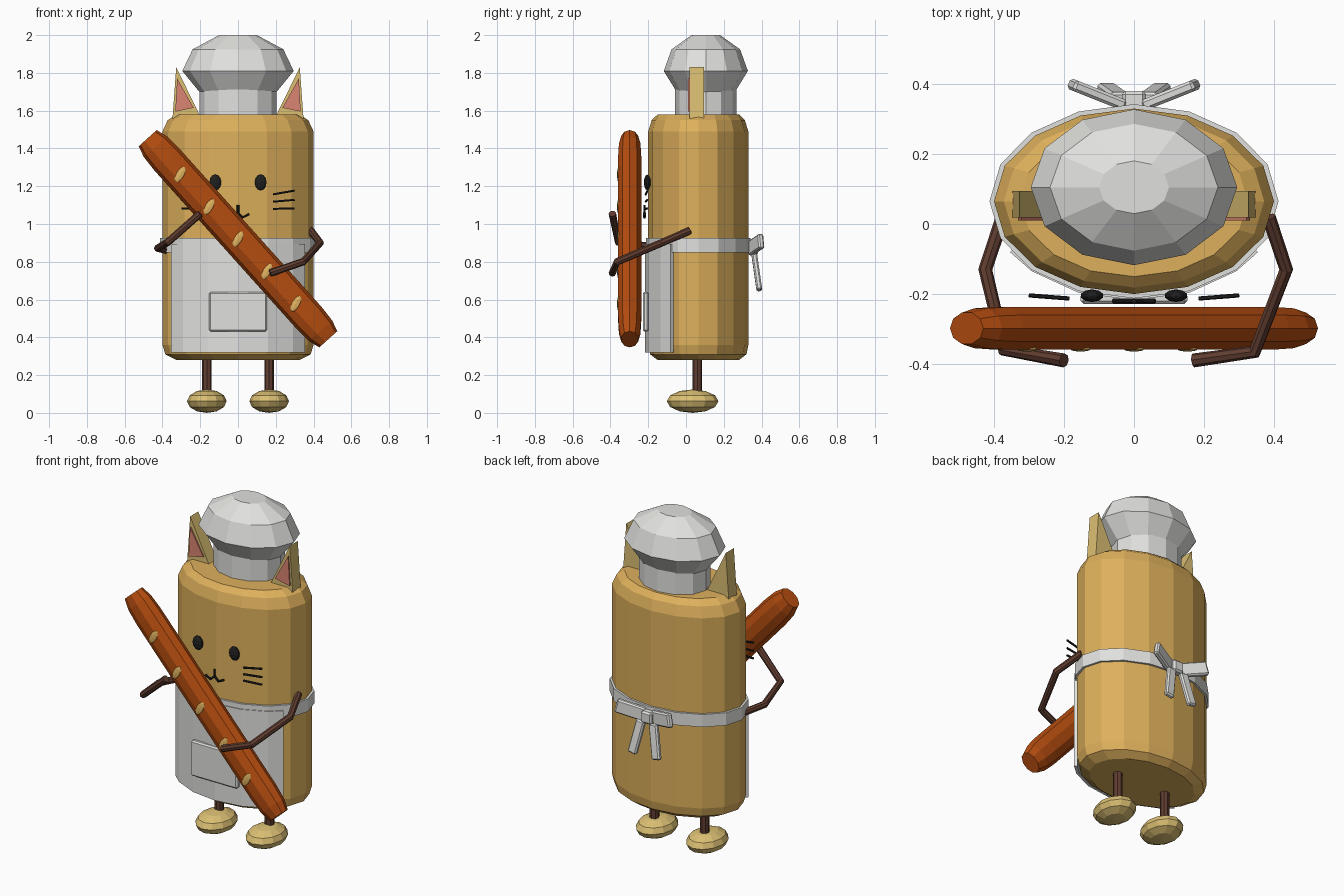
import bpy, bmesh, math
from mathutils import Matrix, Vector

if "Cube" in bpy.data.objects:
    bpy.data.objects.remove(bpy.data.objects["Cube"])


def material(name, rgb):
    m = bpy.data.materials.new(name)
    lin = [c / 12.92 if c < 0.04 else ((c + 0.055) / 1.055) ** 2.4 for c in rgb]
    m.diffuse_color = (*lin, 1)
    m.use_nodes = True
    m.node_tree.nodes["Principled BSDF"].inputs["Base Color"].default_value = m.diffuse_color
    return m


TAN = material("toasted tan", (0.87, 0.69, 0.36))
CREAM = material("pale crust", (0.86, 0.75, 0.45))
WHITE = material("cloth white", (0.88, 0.88, 0.87))
CRUST = material("baked orange", (0.71, 0.30, 0.06))
LIMB = material("dark brown", (0.38, 0.24, 0.19))
PINK = material("ear pink", (0.86, 0.52, 0.45))
BLACK = material("black", (0.12, 0.12, 0.12))
SCORE = material("score gold", (0.89, 0.71, 0.38))


def finish(name, bm, mat, loc=(0, 0, 0), rot=(0, 0, 0)):
    bmesh.ops.recalc_face_normals(bm, faces=bm.faces)
    me = bpy.data.meshes.new(name)
    bm.to_mesh(me)
    bm.free()
    me.materials.append(mat)
    ob = bpy.data.objects.new(name, me)
    ob.location, ob.rotation_euler = loc, rot
    bpy.context.collection.objects.link(ob)
    return ob


def lathe(name, profile, sides, mat, yscale=1, loc=(0, 0, 0), rot=(0, 0, 0), caps=True):
    """Elliptical stack of rings; profile holds (radius, z)."""
    bm = bmesh.new()
    rings = []
    for r, z in profile:
        rings.append([bm.verts.new((r * math.cos(2 * math.pi * i / sides),
                                    r * yscale * math.sin(2 * math.pi * i / sides), z))
                      for i in range(sides)])
    for a, b in zip(rings, rings[1:]):
        for i in range(sides):
            j = (i + 1) % sides
            bm.faces.new((a[i], a[j], b[j], b[i]))
    if caps:
        bm.faces.new(rings[0])
        bm.faces.new(rings[-1])
    return finish(name, bm, mat, loc, rot)


def ball(name, size, mat, loc, rot=(0, 0, 0), seg=10, rings=6):
    bm = bmesh.new()
    bmesh.ops.create_uvsphere(bm, u_segments=seg, v_segments=rings, radius=1,
                              matrix=Matrix.Diagonal((*size, 1)))
    return finish(name, bm, mat, loc, rot)


def box(name, size, mat, loc, rot=(0, 0, 0), bevel=0.0):
    bm = bmesh.new()
    bmesh.ops.create_cube(bm, size=1, matrix=Matrix.Diagonal((*size, 1)))
    if bevel:
        bmesh.ops.bevel(bm, geom=bm.edges[:], offset=bevel, segments=1, affect='EDGES')
    return finish(name, bm, mat, loc, rot)


def tube(name, pts, radius, mat, res=2):
    cu = bpy.data.curves.new(name, 'CURVE')
    cu.dimensions = '3D'
    cu.bevel_depth, cu.bevel_resolution, cu.use_fill_caps = radius, res, True
    sp = cu.splines.new('POLY')
    sp.points.add(len(pts) - 1)
    for p, co in zip(sp.points, pts):
        p.co = (*co, 1)
    sp.use_smooth = False
    cu.materials.append(mat)
    ob = bpy.data.objects.new(name, cu)
    bpy.context.collection.objects.link(ob)
    return ob


def prism(name, tri, y0, y1, mat):
    """Extrude an (x, z) outline from y0 to y1."""
    bm = bmesh.new()
    f = bm.faces.new([bm.verts.new((x, y0, z)) for x, z in tri])
    ext = bmesh.ops.extrude_face_region(bm, geom=[f])
    vs = [g for g in ext["geom"] if isinstance(g, bmesh.types.BMVert)]
    bmesh.ops.translate(bm, verts=vs, vec=(0, y1 - y0, 0))
    return finish(name, bm, mat)


CY = 0.065  # body centre in y

# Loaf-shaped body
lathe("body", [(0.325, 0.28), (0.385, 0.31), (0.40, 0.36), (0.40, 1.49), (0.372, 1.55),
               (0.325, 1.58)], 16, TAN, 0.6625, (0, CY, 0))

# Apron belt, hollow band round the body
belt = lathe("apron_belt", [(0.413, 0.85), (0.413, 0.925)], 16, WHITE, 0.672,
             (0, CY, 0), caps=False)
belt.modifiers.new("thick", 'SOLIDIFY').thickness = 0.018

# Apron skirt wrapped over the front
bm = bmesh.new()
cols = []
for a in (211, 225, 247.5, 270, 292.5, 315, 329):
    t = math.radians(a)
    cols.append([bm.verts.new((0.413 * math.cos(t), 0.283 * math.sin(t), z)) for z in (0.32, 0.895)])
for a, b in zip(cols, cols[1:]):
    bm.faces.new((a[0], b[0], b[1], a[1]))
apron = finish("apron", bm, WHITE, (0, CY, 0))
apron.modifiers.new("thick", 'SOLIDIFY').thickness = 0.018
box("apron_pocket", (0.305, 0.03, 0.21), WHITE, (0, -0.213, 0.535), bevel=0.008)

# Bow at the back
box("bow_knot", (0.07, 0.05, 0.07), WHITE, (0, 0.355, 0.87), bevel=0.01)
for s, side in ((-1, "left"), (1, "right")):
    box("bow_loop_" + side, (0.165, 0.032, 0.08), WHITE, (s * 0.105, 0.37, 0.89),
        (0, -s * 0.25, s * 0.38), bevel=0.008)
    box("bow_tail_" + side, (0.055, 0.03, 0.2), WHITE, (s * 0.06, 0.375, 0.745),
        (0.14, -s * 0.2, 0), bevel=0.008)

# Chef hat
lathe("hat_band", [(0.205, 1.55), (0.205, 1.72)], 12, WHITE, 0.79, (0, 0.105, 0))
lathe("hat_puff", [(0.205, 1.70), (0.295, 1.81), (0.24, 1.925), (0.10, 2.0)], 12, WHITE,
      0.755, (0, 0.105, 0))

for s, side in ((-1, "left"), (1, "right")):
    # Ears with pink inner plates
    prism("ear_" + side, [(s * 0.347, 1.555), (s * 0.327, 1.83), (s * 0.2, 1.57)],
          0.018, 0.094, CREAM)
    prism("inner_ear_" + side, [(s * 0.332, 1.595), (s * 0.322, 1.77), (s * 0.235, 1.615)],
          0.010, 0.019, PINK)
    # Eyes
    ball("eye_" + side, (0.033, 0.018, 0.042), BLACK, (s * 0.12, -0.205, 1.22))
    # Whiskers
    for k, (za, zb) in enumerate(((1.157, 1.177), (1.118, 1.128), (1.08, 1.083))):
        tube(f"whisker_{side}_{k}", [(s * 0.185, -0.213, za), (s * 0.30, -0.204, zb)],
             0.006, BLACK, 1)
    # Mouth curl
    tube("mouth_" + side, [(0, -0.22, 1.06), (s * 0.025, -0.22, 1.035), (s * 0.06, -0.22, 1.052)],
         0.007, BLACK, 1)
    # Legs and feet
    lathe("leg_" + side, [(0.026, 0.09), (0.026, 0.32)], 8, LIMB, 1, (s * 0.165, 0.06, 0))
    ball("foot_" + side, (0.105, 0.137, 0.062), CREAM, (s * 0.165, 0.035, 0.062), seg=12)
tube("mouth_stem", [(0, -0.22, 1.10), (0, -0.22, 1.055)], 0.007, BLACK, 1)

# Arms holding the baguette
tube("arm_right", [(0.385, 0.02, 0.965), (0.435, -0.13, 0.90), (0.345, -0.365, 0.80),
                   (0.17, -0.39, 0.74)], 0.02, LIMB)
tube("arm_left", [(-0.375, 0.02, 0.86), (-0.425, -0.13, 0.872), (-0.37, -0.36, 0.905),
                  (-0.2, -0.39, 1.055)], 0.02, LIMB)

# Baguette, slanted across the front
H = 0.7155
lathe("baguette", [(0.064, -H), (0.082, -H + 0.06), (0.088, -H + 0.15), (0.088, H - 0.15),
                   (0.082, H - 0.06), (0.064, H)], 10, CRUST, 0.73,
      (0, -0.298, 0.922), (0, -0.7316, 0))
for k in range(-2, 3):
    ball(f"score_mark_{k + 3}", (0.023, 0.008, 0.046), SCORE,
         (k * 0.153, -0.357, 0.92 - k * 0.171), (0, 0.51, 0), seg=8, rings=6)
